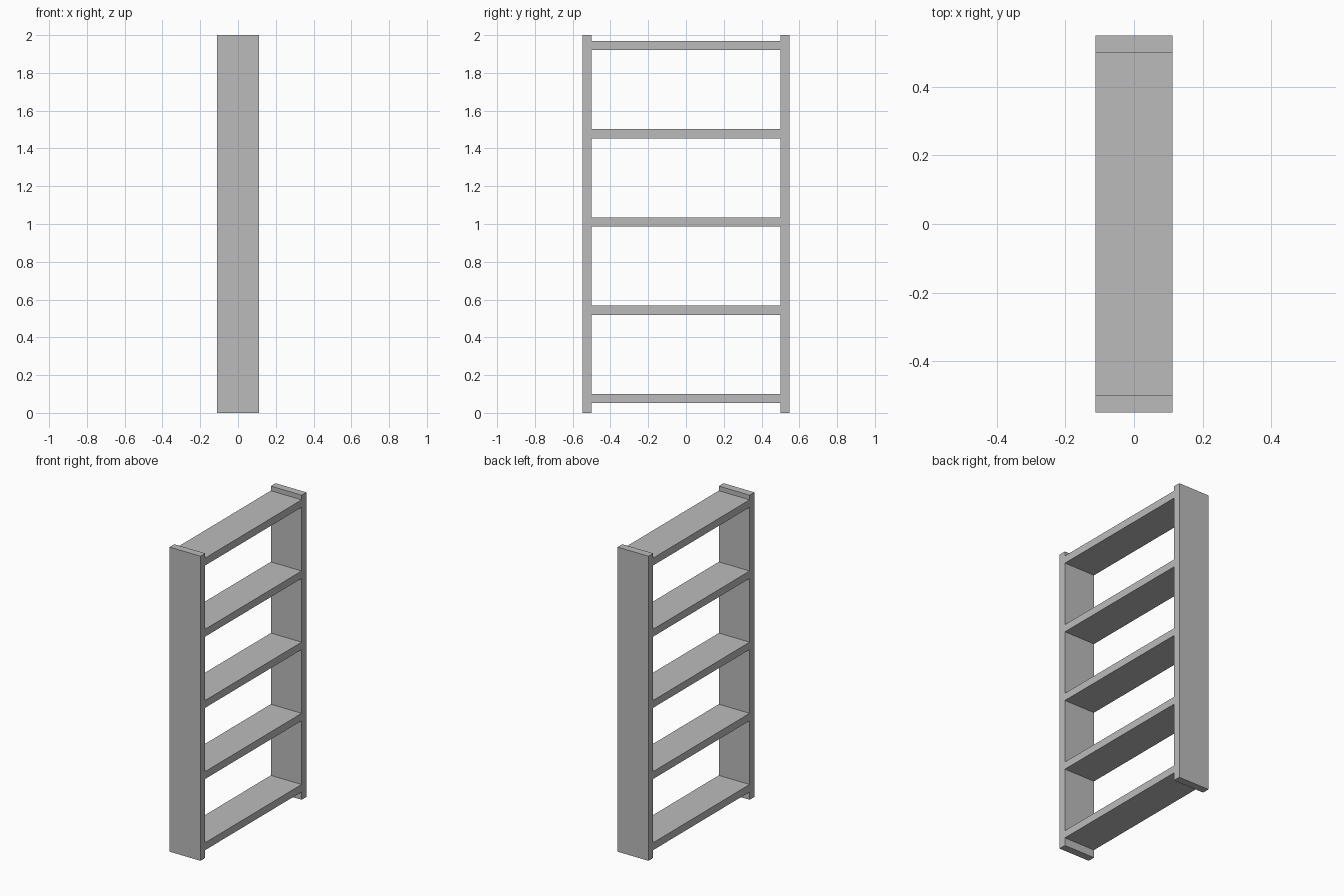
import bpy

if "Cube" in bpy.data.objects:
    bpy.data.objects.remove(bpy.data.objects["Cube"], do_unlink=True)

DEPTH = 0.224        # board depth along x
BOARD = 0.049        # board thickness
HALF_SPAN = 0.549    # centre to outer face of a side panel
HEIGHT = 2.0
SHELVES = 5
LOWEST, HIGHEST = 0.076, 1.945   # shelf centre heights

grey = bpy.data.materials.new("plain grey")
grey.use_nodes = True
colour = (0.5, 0.5, 0.5, 1.0)
grey.diffuse_color = colour
grey.node_tree.nodes["Principled BSDF"].inputs["Base Color"].default_value = colour


def board(name, location, size):
    bpy.ops.mesh.primitive_cube_add(size=1, location=location)
    obj = bpy.context.object
    obj.name = name
    obj.scale = size
    bpy.ops.object.transform_apply(location=False, rotation=False, scale=True)
    obj.data.materials.append(grey)
    return obj


# Upright side panels
for name, side in (("front_side_panel", -1), ("back_side_panel", 1)):
    board(name, (0, side * (HALF_SPAN - BOARD / 2), HEIGHT / 2),
          (DEPTH, BOARD, HEIGHT))

# Evenly spaced shelves between the panels
step = (HIGHEST - LOWEST) / (SHELVES - 1)
for i in range(SHELVES):
    board(f"shelf_{i + 1}", (0, 0, LOWEST + i * step),
          (DEPTH, 2 * (HALF_SPAN - BOARD), BOARD))
